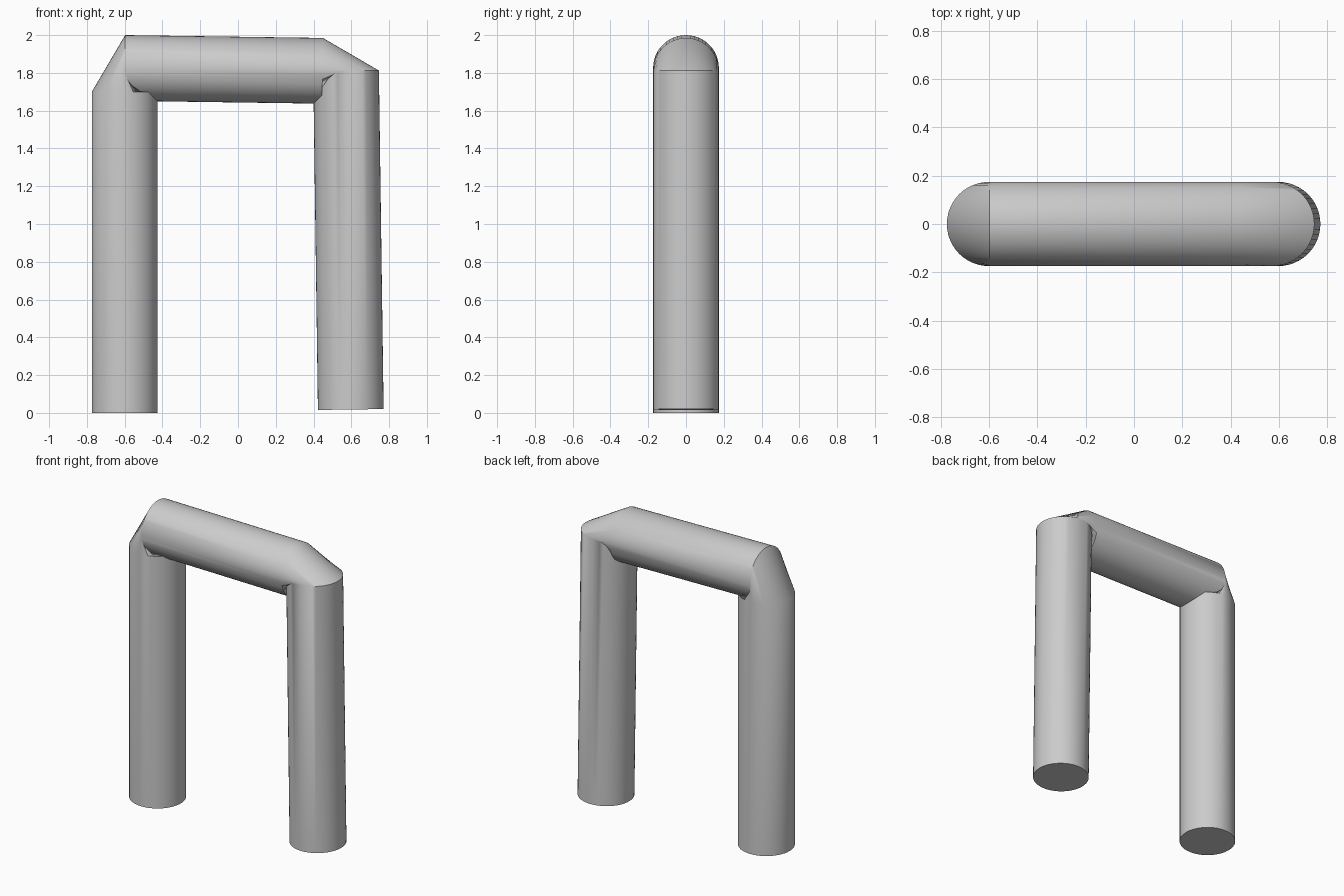
import bpy, bmesh, math
from mathutils import Vector

if "Cube" in bpy.data.objects:
    bpy.data.objects.remove(bpy.data.objects["Cube"])

R = 0.174
SIDES = 48

# Ring centres (x, z) and pipe directions, from left foot to right foot
beam = (1, -0.0143)
leg = (0.0139, -1)
rings = [
    ((-0.6, 0.0), (0, 1)),
    ((-0.6, 1.70), (0, 1)),
    ((-0.6, 1.826), beam),
    ((0.447, 1.811), beam),
    ((0.572, 1.81), leg),
    ((0.597, 0.018), leg),
]


def add_ring(bm, centre, direction):
    """Circle of vertices square to the pipe direction."""
    d = Vector((direction[0], 0, direction[1])).normalized()
    side = Vector((0, 1, 0))
    out = side.cross(d)
    c = Vector((centre[0], 0, centre[1]))
    return [bm.verts.new(c + R * (math.cos(a) * out + math.sin(a) * side))
            for a in (2 * math.pi * i / SIDES for i in range(SIDES))]


# Pipe arch: one tube with chamfered elbows and closed feet
bm = bmesh.new()
loops = [add_ring(bm, c, d) for c, d in rings]
for a, b in zip(loops, loops[1:]):
    for i in range(SIDES):
        j = (i + 1) % SIDES
        bm.faces.new((a[i], a[j], b[j], b[i]))
bm.faces.new(loops[0])
bm.faces.new(loops[-1])
bmesh.ops.recalc_face_normals(bm, faces=bm.faces)
mesh = bpy.data.meshes.new("pipe_arch")
bm.to_mesh(mesh)
bm.free()

arch = bpy.data.objects.new("pipe_arch", mesh)
bpy.context.collection.objects.link(arch)
bpy.context.view_layer.objects.active = arch
arch.select_set(True)
bpy.ops.object.shade_smooth_by_angle(angle=math.radians(40))
